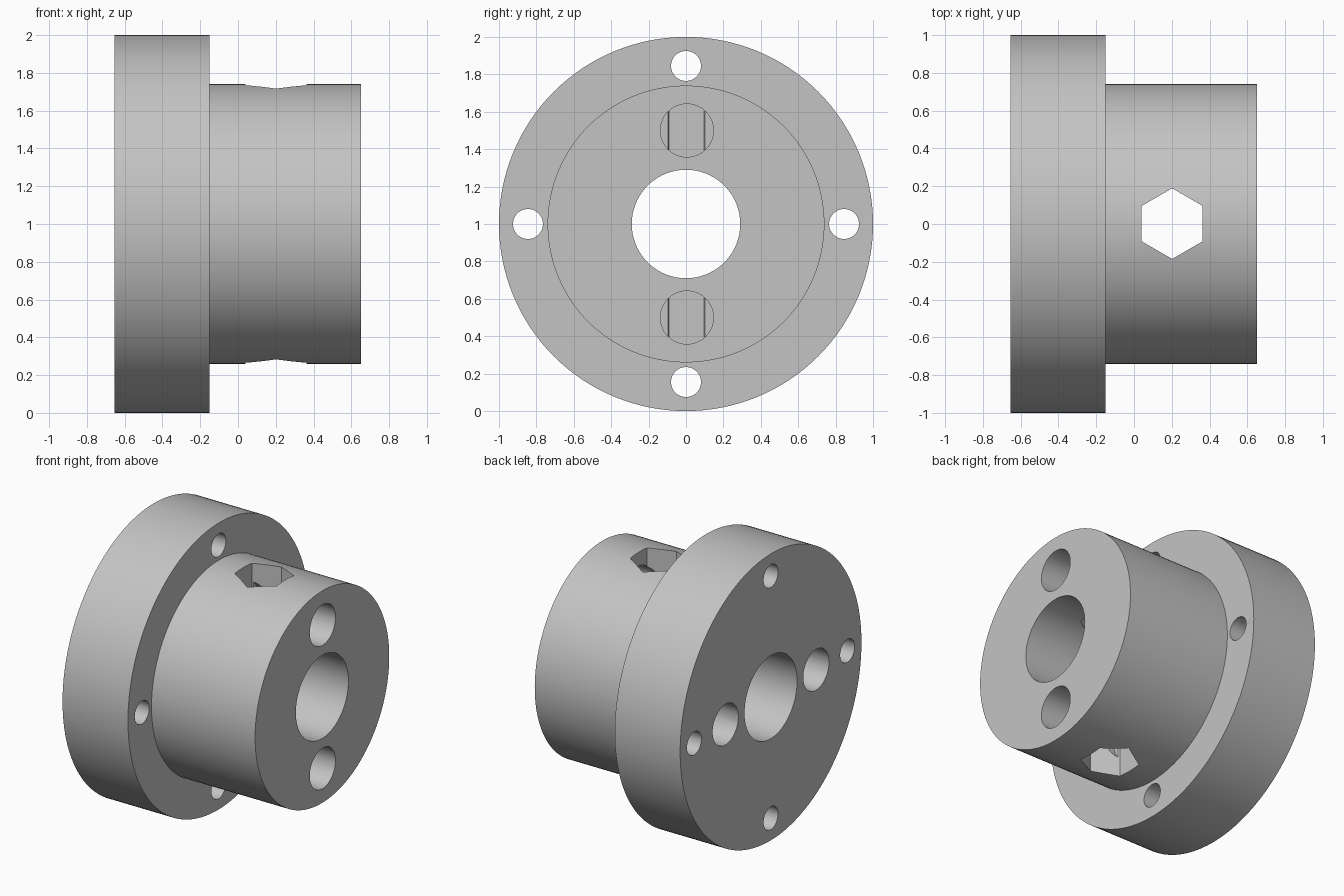
import bpy, bmesh, math
from mathutils import Matrix, Vector

cube = bpy.data.objects.get("Cube")
if cube:
    bpy.data.objects.remove(cube, do_unlink=True)

grey = bpy.data.materials.new("plain grey metal")
grey.use_nodes = True
colour = (0.55, 0.55, 0.55, 1)
grey.diffuse_color = colour
grey.node_tree.nodes["Principled BSDF"].inputs["Base Color"].default_value = colour


def finish(name, bm):
    bmesh.ops.recalc_face_normals(bm, faces=bm.faces)
    mesh = bpy.data.meshes.new(name)
    bm.to_mesh(mesh)
    bm.free()
    mesh.materials.append(grey)
    obj = bpy.data.objects.new(name, mesh)
    bpy.context.collection.objects.link(obj)
    return obj


def prism(name, sides, radius, start, end):
    """Closed prism whose corners begin along the y axis."""
    start, end = Vector(start), Vector(end)
    axis = (end - start).normalized()
    bm = bmesh.new()
    ring = []
    for i in range(sides):
        spoke = Matrix.Rotation(math.tau * i / sides, 3, axis) @ Vector((0, radius, 0))
        ring.append(bm.verts.new(start + spoke))
    base = bm.faces.new(ring)
    top = bmesh.ops.extrude_face_region(bm, geom=[base], use_keep_orig=True)
    moved = [v for v in top["geom"] if isinstance(v, bmesh.types.BMVert)]
    bmesh.ops.translate(bm, vec=end - start, verts=moved)
    return finish(name, bm)


# Stepped body with its central bore, turned around the x axis
MID = 1.0
BACK, STEP, FRONT = -0.655, -0.15, 0.65
RIM, BOSS, BORE = 1.0, 0.74, 0.29
profile = [(BACK, BORE), (BACK, RIM), (STEP, RIM),
           (STEP, BOSS), (FRONT, BOSS), (FRONT, BORE)]
bm = bmesh.new()
verts = [bm.verts.new((x, 0, MID + r)) for x, r in profile]
edges = [bm.edges.new((verts[i], verts[i - 1])) for i in range(len(verts))]
bmesh.ops.spin(bm, geom=verts + edges, cent=(0, 0, MID), axis=(1, 0, 0),
               angle=math.tau, steps=128, use_merge=True)
bmesh.ops.remove_doubles(bm, verts=bm.verts, dist=0.0001)
body = finish("flanged_hub", bm)

cutters = []
# Four bolt holes through the flange
for i in range(4):
    a = i * math.pi / 2
    y, z = 0.845 * math.cos(a), MID + 0.845 * math.sin(a)
    cutters.append(prism("bolt_hole", 48, 0.08, (BACK - 0.1, y, z), (STEP + 0.1, y, z)))

# Blind holes: upright pair in the boss end, level pair in the flange back
for side in (-1, 1):
    z = MID + side * 0.5
    cutters.append(prism("boss_hole", 48, 0.142, (FRONT + 0.1, 0.005, z), (0.05, 0.005, z)))
    y = side * 0.5
    cutters.append(prism("back_hole", 48, 0.142, (BACK - 0.1, y, MID), (-0.05, y, MID)))

# Hexagonal hole across the boss
cutters.append(prism("hex_hole", 6, 0.187, (0.202, 0.002, -0.2), (0.202, 0.002, 2.2)))

for cutter in cutters:
    cutter.hide_render = True
    cut = body.modifiers.new(cutter.name, 'BOOLEAN')
    cut.operation = 'DIFFERENCE'
    cut.solver = 'EXACT'
    cut.object = cutter

# Bake the cuts, then drop the cutters
bpy.context.view_layer.update()
bpy.ops.object.select_all(action='DESELECT')
body.select_set(True)
bpy.context.view_layer.objects.active = body
for name in [m.name for m in body.modifiers]:
    bpy.ops.object.modifier_apply(modifier=name)
for cutter in cutters:
    bpy.data.objects.remove(cutter, do_unlink=True)
bpy.ops.object.shade_smooth_by_angle(angle=math.radians(30))
